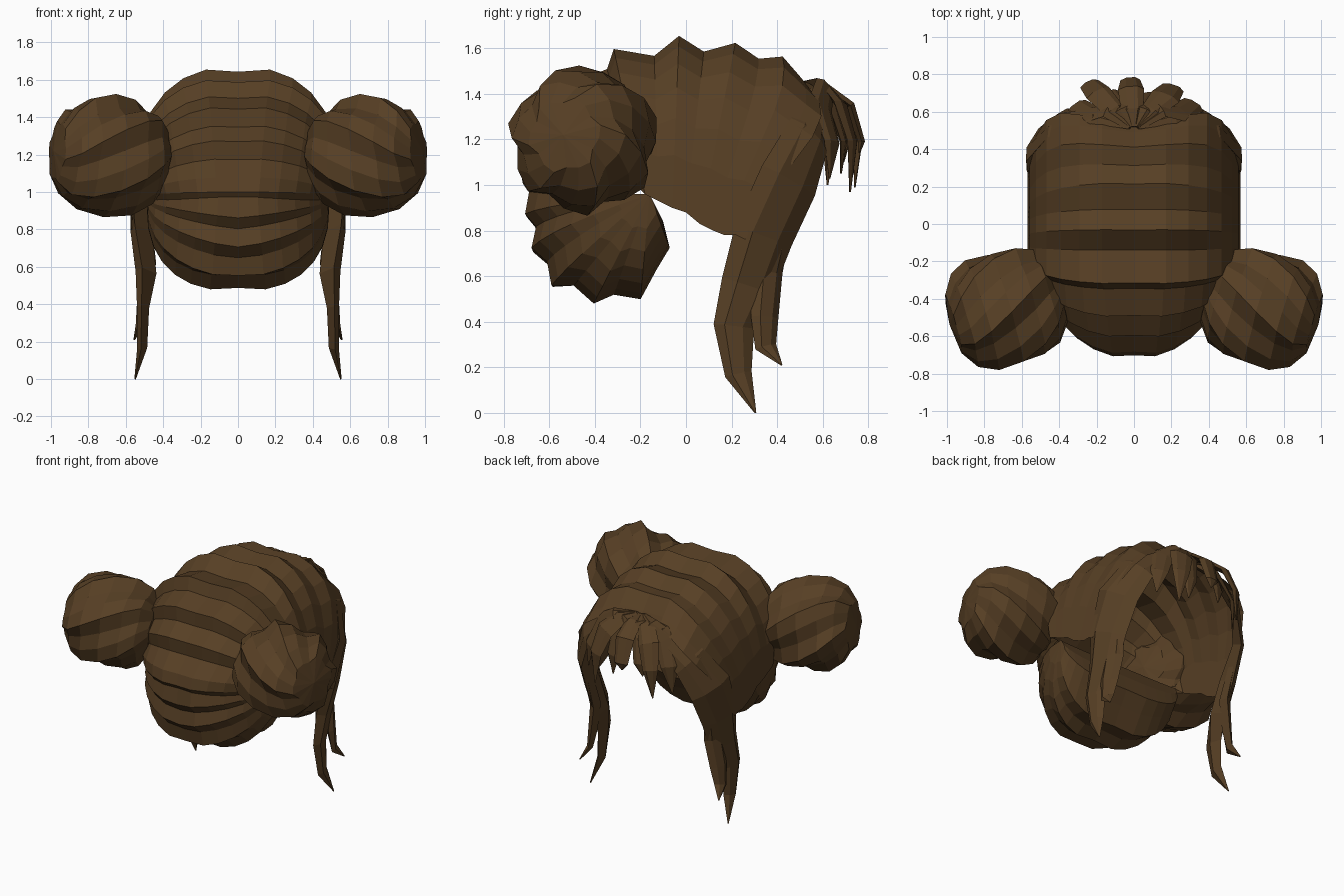
import bpy, bmesh, math
from mathutils import Vector

if "Cube" in bpy.data.objects:
    bpy.data.objects.remove(bpy.data.objects["Cube"], do_unlink=True)

brown = bpy.data.materials.new("dark brown hair")
brown.use_nodes = True
COLOUR = (0.095, 0.05, 0.018, 1)
brown.diffuse_color = COLOUR
brown.node_tree.nodes["Principled BSDF"].inputs["Base Color"].default_value = COLOUR
brown.node_tree.nodes["Principled BSDF"].inputs["Roughness"].default_value = 0.9


def loft(name, rings, closed=False, mirror=False):
    """Skin a list of point rows; closed rows become capped tubes."""
    bm = bmesh.new()
    rows = [[bm.verts.new(p) for p in ring] for ring in rings]
    n = len(rows[0])
    for a, b in zip(rows, rows[1:]):
        for i in range(n if closed else n - 1):
            j = (i + 1) % n
            bm.faces.new((a[i], a[j], b[j], b[i]))
    if closed:
        bm.faces.new(rows[0])
        bm.faces.new(rows[-1])
    bmesh.ops.remove_doubles(bm, verts=bm.verts, dist=0.0005)
    bmesh.ops.recalc_face_normals(bm, faces=bm.faces)
    mesh = bpy.data.meshes.new(name)
    bm.to_mesh(mesh)
    bm.free()
    mesh.materials.append(brown)
    obj = bpy.data.objects.new(name, mesh)
    bpy.context.collection.objects.link(obj)
    if mirror:
        mod = obj.modifiers.new("mirror", "MIRROR")
        mod.use_mirror_merge = False
    return obj


def rib(centre, end, half_width, power=2.5, bulge=0.0, vee=0.0, steps=14):
    """Arch from one side of the head over the middle; vee makes it hang in a V."""
    ring = []
    for i in range(steps + 1):
        t = math.pi * i / steps
        c, s = math.cos(t), math.sin(t)
        reach = abs(c) ** (2 / power)
        lift = max(s, 0) ** (2 / power)
        if i == steps // 2:
            lift *= 0.965
        rise = lift * (1 - vee) + (1 - reach) * vee
        ring.append((half_width * math.copysign(reach, c),
                     end[0] + (centre[0] - end[0]) * lift + bulge * math.sin(2 * t) ** 2,
                     end[1] + (centre[1] - end[1]) * rise))
    return ring


# Swept scalp: each entry is the (y, z) of a rib's middle and of its side end
front_ribs = [
    ((0.54, 1.42), (0.26, 0.76)), ((0.50, 1.48), (0.22, 0.78)),
    ((0.42, 1.58), (0.17, 0.78)), ((0.32, 1.57), (0.12, 0.80)),
    ((0.22, 1.64), (0.06, 0.83)), ((0.08, 1.60), (0.00, 0.88)),
    ((-0.03, 1.67), (-0.06, 0.90)), ((-0.14, 1.58), (-0.12, 0.93)),
    ((-0.32, 1.61), (-0.18, 0.96)),
]
back_middles = [(-0.35, 1.52), (-0.50, 1.46), (-0.50, 1.36), (-0.61, 1.28),
                (-0.60, 1.18), (-0.70, 1.08), (-0.72, 1.00), (-0.65, 0.90)]
rings = [rib(c, e, 0.57, bulge=max(0, 0.11 - 0.03 * k))
         for k, (c, e) in enumerate(front_ribs)]
rings += [rib(c, (-0.2, 0.98), 0.55 - 0.01 * k, 2.4 - 0.06 * k)
          for k, c in enumerate(back_middles)]
loft("swept_scalp", rings)

# Rounded nape roll: strands hang in V shapes, tuck under and close inside
nape_middles = [(-0.70, 0.99), (-0.72, 0.86), (-0.67, 0.80), (-0.69, 0.70),
                (-0.62, 0.64), (-0.60, 0.54), (-0.50, 0.55), (-0.41, 0.47),
                (-0.32, 0.51), (-0.20, 0.49), (-0.13, 0.62), (-0.07, 0.72),
                (-0.10, 0.84), (-0.16, 0.95)]
loft("nape_roll", [rib(c, (-0.16, 0.96), 0.49, 1.95 + 0.08 * k,
                       vee=max(0, 0.65 - 0.11 * k))
                   for k, c in enumerate(nape_middles)])


# Twisted side buns: ridges follow the spiralling edges
def bun_ring(v, sides=18):
    lat = math.pi * v
    out = Vector((0.95, -0.28, 0.08))
    ring = []
    for i in range(sides):
        r = (0.9, 1.0, 1.07)[i % 3]
        a = math.tau * (i / sides + 0.3 * v)
        c = math.cos(lat)
        rad = 0.31 * max(math.sin(lat), 0) ** 0.7
        p = Vector((-math.copysign(abs(c) ** 0.9, c) * 0.315,
                    rad * math.cos(a) * r, rad * math.sin(a) * r))
        p.rotate(Vector((1, 0, 0)).rotation_difference(out))
        ring.append(p + Vector((0.685, -0.45, 1.195)))
    return ring


loft("bun", [bun_ring(k / 8) for k in range(9)], closed=True, mirror=True)


def strand(name, path, mirror=False):
    """Tapered lock; path rows are x, y, z, half width, half thickness."""
    pts = [Vector(p[:3]) for p in path]
    out = []
    for i, (p, row) in enumerate(zip(pts, path)):
        along = (pts[min(i + 1, len(pts) - 1)] - pts[max(i - 1, 0)]).normalized()
        normal = p - Vector((0, 0.15, min(p.z, 1.1)))
        normal = (normal - along * normal.dot(along)).normalized()
        side = normal.cross(along)
        w, t = row[3:]
        out.append([p + side * w * u + normal * t * v for u, v in
                    ((1, 0), (0.4, 0.9), (-0.5, 1), (-1, 0), (0, -1))])
    return loft(name, out, closed=True, mirror=mirror)


# Long face-framing locks with a split end
strand("side_lock", [
    (0.02, 0.52, 1.44, 0.02, 0.015), (0.20, 0.58, 1.38, 0.07, 0.03),
    (0.41, 0.54, 1.22, 0.12, 0.03), (0.51, 0.45, 1.02, 0.15, 0.035),
    (0.505, 0.34, 0.78, 0.14, 0.05), (0.485, 0.27, 0.56, 0.12, 0.05),
    (0.505, 0.21, 0.38, 0.09, 0.03), (0.51, 0.23, 0.17, 0.06, 0.025),
    (0.55, 0.305, 0.0, 0.004, 0.004)], mirror=True)
strand("side_lock_split", [
    (0.49, 0.42, 0.85, 0.05, 0.03), (0.47, 0.36, 0.62, 0.07, 0.035),
    (0.50, 0.345, 0.42, 0.065, 0.03), (0.52, 0.35, 0.29, 0.05, 0.02),
    (0.555, 0.42, 0.21, 0.004, 0.004)], mirror=True)

# Short fringe fanning forward from the parting: tip x, y, z, half width
tips = [(-0.31, 0.63, 1.00, 0.08), (-0.24, 0.75, 0.99, 0.07),
        (-0.13, 0.70, 1.10, 0.07), (-0.02, 0.77, 1.14, 0.07),
        (0.10, 0.69, 1.05, 0.07), (0.21, 0.73, 0.97, 0.08),
        (0.32, 0.64, 1.03, 0.08)]
for tx, ty, tz, w in tips:
    strand("fringe_strand", [
        (tx * 0.1, 0.52, 1.44, 0.02, 0.015), (tx * 0.45, 0.61, 1.43, 0.06, 0.02),
        (tx * 0.8, ty - 0.05, 1.35, w, 0.02), (tx, ty, 1.19, w * 0.75, 0.015),
        (tx * 1.05, ty - 0.01, tz, 0.004, 0.004)])
